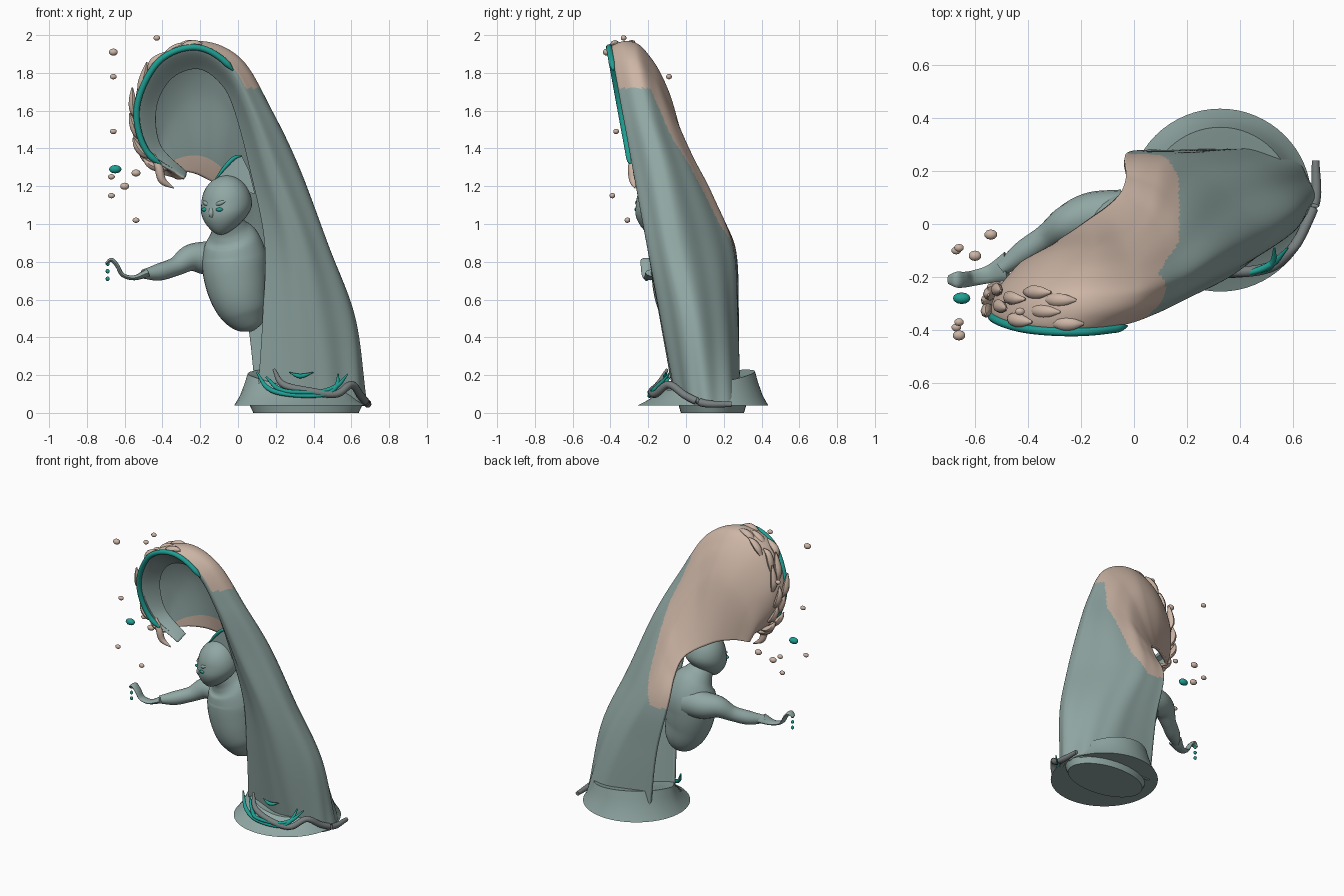
import bpy, bmesh, math, random
from mathutils import Vector

if "Cube" in bpy.data.objects:
    bpy.data.objects.remove(bpy.data.objects["Cube"])
random.seed(4)


def mat(name, col):
    m = bpy.data.materials.new(name)
    m.diffuse_color = (*col, 1)
    m.use_nodes = True
    m.node_tree.nodes["Principled BSDF"].inputs["Base Color"].default_value = m.diffuse_color
    return m


GREY = mat("water_grey", (.28, .386, .366))
PEACH = mat("foam_peach", (.61, .465, .38))
TEAL = mat("accent_teal", (.014, .35, .296))
DARK = mat("strand_grey", (.19, .215, .215))


def spline(pts, u):
    """Catmull-Rom point at u in 0..1"""
    n = len(pts) - 1
    i = min(int(u * n), n - 1)
    f = u * n - i
    b, c = pts[i], pts[i + 1]
    a = pts[i - 1] if i else b * 2 - c
    d = pts[i + 2] if i + 2 <= n else c * 2 - b
    return .5 * (2 * b + (c - a) * f + (2 * a - 5 * b + 4 * c - d) * f * f
                 + (3 * b - a - 3 * c + d) * f ** 3)


def finish(name, bm, mats, angle=50):
    me = bpy.data.meshes.new(name)
    bm.to_mesh(me)
    bm.free()
    ob = bpy.data.objects.new(name, me)
    bpy.context.collection.objects.link(ob)
    for m in mats:
        me.materials.append(m)
    bpy.ops.object.select_all(action='DESELECT')
    ob.select_set(True)
    bpy.context.view_layer.objects.active = ob
    bpy.ops.object.shade_smooth_by_angle(angle=math.radians(angle))
    return ob


def tube(name, pts, radii, m, steps=28, sides=12, stretch=(1, 1, 1)):
    """Round strand through pts with a radius at each point"""
    P = [Vector(p) for p in pts]
    R = [Vector((r, 0, 0)) for r in radii]
    bm = bmesh.new()
    rings = []
    for k in range(steps + 1):
        u = k / steps
        p, r = spline(P, u), max(spline(R, u).x, .001)
        t = (spline(P, min(u + .01, 1)) - spline(P, max(u - .01, 0))).normalized()
        ref = Vector((0, 1, 0)) if abs(t.y) < .9 else Vector((1, 0, 0))
        e1 = t.cross(ref).normalized()
        e2 = t.cross(e1)
        ring = []
        for j in range(sides):
            a = math.tau * j / sides
            o = (e1 * math.cos(a) + e2 * math.sin(a)) * r
            ring.append(bm.verts.new(p + Vector([o[i] * stretch[i] for i in range(3)])))
        rings.append(ring)
    for r0, r1 in zip(rings, rings[1:]):
        for j in range(sides):
            k = (j + 1) % sides
            bm.faces.new((r0[j], r0[k], r1[k], r1[j]))
    bm.faces.new(rings[0][::-1])
    bm.faces.new(rings[-1])
    bmesh.ops.recalc_face_normals(bm, faces=bm.faces)
    return finish(name, bm, [m])


def blob(name, c, size, m, seg=12):
    bm = bmesh.new()
    bmesh.ops.create_uvsphere(bm, u_segments=seg, v_segments=seg // 2 + 2, radius=1)
    for v in bm.verts:
        v.co = Vector([c[i] + v.co[i] * size[i] for i in range(3)])
    return finish(name, bm, [m])


# Wave shell: guide curves run from the base up and over the curl
fy = lambda z: -.045 - .183 * z        # leaning front plane
inner = [(.1, .04), (.13, .5), (.14, .9), (.06, 1.3), (-.02, 1.6), (-.09, 1.74),
         (-.21, 1.82), (-.35, 1.77), (-.43, 1.62), (-.41, 1.42), (-.27, 1.275)]
rim = [(.44, .04), (.4, .5), (.33, .9), (.19, 1.3), (.08, 1.6), (-.04, 1.83),
       (-.22, 1.935), (-.42, 1.86), (-.535, 1.62), (-.48, 1.38), (-.28, 1.245)]
A = [Vector((x, fy(z) + min(.08, .03 + z * .04), z)) for x, z in inner]
B = [Vector((x, fy(z), z)) for x, z in rim]
C = [Vector(p) for p in ((.675, .07, .04), (.625, .03, .5), (.475, -.04, .9), (.325, -.12, 1.3),
     (.18, -.2, 1.6), (.02, -.25, 1.865), (-.19, -.25, 1.95), (-.39, -.25, 1.86),
     (-.505, -.24, 1.62), (-.47, -.24, 1.38), (-.31, -.25, 1.235))]
D = [Vector(p) for p in ((.56, .27, .04), (.38, .25, .5), (.19, .22, .88), (.12, .11, 1.19),
     (.07, .01, 1.4), (-.03, -.07, 1.6), (-.15, -.09, 1.7), (-.29, -.1, 1.66),
     (-.4, -.13, 1.52), (-.44, -.17, 1.36), (-.33, -.22, 1.238))]
E = [Vector(p) for p in ((.1, .28, .04), (.05, .28, .5), (-.03, .265, .86), (-.03, .18, 1.05),
     (-.05, .12, 1.15), (-.1, .07, 1.2), (-.17, .02, 1.24), (-.24, -.03, 1.27),
     (-.33, -.09, 1.28), (-.4, -.14, 1.265), (-.34, -.19, 1.245))]
NT, NS = 190, 120
bm = bmesh.new()
grid = []
for i in range(NT + 1):
    u = i / NT
    sec = [spline(g, u) for g in (A, B, C, D, E)]
    mid = (sec[1] + sec[3]) / 2
    row = []
    for j in range(NS + 1):
        s = j / NS
        p = spline(sec, s)
        ripple = .006 * math.sin(s * 48 + u * 3) * math.sin(math.pi * s) * max(0, 1 - u * 1.5)
        row.append(bm.verts.new(p + (p - mid).normalized() * ripple))
    grid.append(row)
for i in range(NT):
    for j in range(NS):
        f = bm.faces.new((grid[i][j], grid[i][j + 1], grid[i + 1][j + 1], grid[i + 1][j]))
        c, s = f.calc_center_median(), j / NS
        # foam covers the crest, the back edge and the outside of the curl
        side_foam = c.x < min(.17, .11 + (c.z - .85) * .4) and c.z > 1.56 - 2.3 * (c.y + .12)
        if s > .27 and c.z > .84 and (c.x < 0 or c.z > 1.72 or side_foam):
            f.material_index = 4 if (s > .94 and i > NT * .4) or i > NT * .975 else 1
bm.faces.ensure_lookup_table()
bm.normal_update()
if bm.faces[10 * NS + NS // 2].normal.x < 0:
    bmesh.ops.reverse_faces(bm, faces=bm.faces)
wave = finish("wave", bm, [GREY, PEACH, GREY, GREY, PEACH, PEACH, PEACH], 60)
sol = wave.modifiers.new("thickness", 'SOLIDIFY')
sol.thickness, sol.offset, sol.material_offset = .02, -1, 2

# Flared base with a rim that dips and draws in at the front, and a thin foot
bm = bmesh.new()
rings = []
for k, (r, h) in enumerate(((.345, 0), (.315, .3), (.29, .7), (.275, 1), (.25, .97), (.2, .9))):
    ring = []
    for j in range(64):
        a = math.tau * j / 64
        top = .135 + .045 * math.sin(a) - .03 * math.cos(a)
        rr = r - .075 * min(h, 1) * max(0, -math.sin(a))
        ring.append(bm.verts.new((.325 + rr * math.cos(a), .09 + rr * math.sin(a), .04 + top * h)))
    rings.append(ring)
for r0, r1 in zip(rings, rings[1:]):
    for j in range(64):
        k = (j + 1) % 64
        bm.faces.new((r0[j], r0[k], r1[k], r1[j]))
bm.faces.new(rings[0][::-1])
bm.faces.new(rings[-1])
finish("base", bm, [GREY], 40)
bm = bmesh.new()
bmesh.ops.create_cone(bm, cap_ends=True, segments=40, radius1=.93, radius2=1, depth=.045)
for v in bm.verts:
    v.co = Vector((.36 + v.co.x * .3, .14 + v.co.y * .18, .0225 + v.co.z))
finish("foot", bm, [GREY], 40)

# Strands lapping around the base
tube("base_strand", [(.19, -.1, .23), (.24, -.145, .15), (.38, -.18, .115), (.52, -.16, .1),
     (.6, -.09, .15), (.65, 0, .09), (.685, .1, .05), (.685, .24, .045)],
     [.008, .018, .02, .02, .02, .02, .02, .014], DARK, 50)
for k in range(2):
    d = k * .05
    tube(f"base_ripple_{k}", [(.1 + d, -.085, .215 - d / 2), (.16 + d, -.14, .13), (.28, -.19, .095 + d / 3),
         (.45 - d / 2, -.185, .095 + d / 3), (.52, -.15, .14), (.53 + d, -.09, .205)],
         [.005, .013, .011, .011, .013, .004], TEAL, 40)
tube("front_ripple", [(.27, -.105, .215), (.33, -.11, .195), (.4, -.105, .215)], [.002, .012, .002], TEAL)

# Teal edge along the rim of the curl
n = 24
edge = [spline(B, .49 + .45 * k / n) + Vector((0, -.008, 0)) for k in range(n + 1)]
tube("rim_edge", edge, [.003] + [.0165] * (n - 1) + [.006], TEAL, 60)

# Foam claws standing off the outside of the curl
for k in range(15):
    u = .62 + .0225 * k
    f = (.15, .75, .45, .95)[k % 4]
    pts = []
    for d, lift in ((.024, .002), (.006, .022), (-.014, .036), (-.032, random.uniform(.036, .06))):
        p = spline(B, min(u + d, 1)).lerp(spline(C, min(u + d, 1)), f)
        out = p - Vector((-.24, p.y, 1.6))
        pts.append(p + out.normalized() * lift * (.5 if p.z > 1.85 else 1))
    tube(f"foam_claw_{k}", pts, [.01, .021, .018, .004], PEACH, 14, 8, (1, 1.2, 1))
tube("foam_tip", [(-.45, -.28, 1.37), (-.42, -.285, 1.3), (-.4, -.28, 1.23), (-.34, -.27, 1.19)],
     [.008, .022, .02, .003], PEACH, 16)

# Spray drops
drops = [(-.66, -.42, 1.91), (-.66, -.09, 1.78), (-.66, -.37, 1.49), (-.67, -.1, 1.25),
         (-.67, -.39, 1.15), (-.6, -.12, 1.2), (-.54, -.04, 1.27), (-.54, -.31, 1.02), (-.43, -.33, 1.985)]
for k, p in enumerate(drops):
    r = .025 if k in (0, 5, 6) else .019
    blob(f"foam_drop_{k}", p, (r, r * .8, r * .75), PEACH, 10)
blob("teal_drop", (-.65, -.28, 1.29), (.033, .022, .022), TEAL)
for k in range(3):
    blob(f"hand_drop_{k}", (-.69, -.21, .79 - .04 * k), (.011, .011, .012), TEAL, 8)

# Figure: torso, arm, ribbon hand
tube("torso", [(.08, -.02, .435), (.07, -.02, .46), (.04, -.02, .53), (.005, -.03, .63), (-.015, -.03, .74),
     (-.02, -.03, .83), (-.03, -.05, .915), (-.045, -.08, .97), (-.06, -.12, 1.02)],
     [.01, .07, .125, .155, .17, .17, .145, .1, .07], GREY, 48, 32, (1, .9, 1))
tube("arm", [(-.05, .03, .82), (-.16, .03, .82), (-.25, .0, .82), (-.33, -.05, .775),
     (-.42, -.11, .745), (-.5, -.17, .735)], [.1, .09, .072, .05, .045, .025], GREY, 36, 20)
tube("ribbon_hand", [(-.48, -.16, .74), (-.55, -.19, .715), (-.61, -.205, .73), (-.64, -.21, .78),
     (-.67, -.21, .81), (-.7, -.21, .79)], [.022, .013, .011, .011, .011, .006], GREY, 36, 12, (1, 2.7, 1))

# Head narrowed to the chin, turned toward the front left
head = Vector((-.06, -.13, 1.1))
fwd = Vector((-.6, -.8, 0))
side = Vector((.8, -.6, 0))
bm = bmesh.new()
bmesh.ops.create_uvsphere(bm, u_segments=32, v_segments=20, radius=1)
for v in bm.verts:
    x, y, z = v.co
    low = max(0, -z)
    q = 1 - .35 * low * low
    v.co = head + side * (x * .135 * q) + fwd * (y * .135 * q + .055 * low) + Vector((0, 0, z * .158))
finish("head", bm, [GREY])
tube("nose", [head + fwd * .12, head + fwd * .135 - Vector((0, 0, .04)),
              head + fwd * .13 - Vector((0, 0, .065))], [.008, .016, .01], GREY, 12)
for s in (-1, 1):
    e = head + fwd * .125 + side * (s * .048) - Vector((0, 0, .024))
    blob(f"eye_{s}", e, (.021, .015, .011), TEAL)
    tube(f"brow_{s}", [e + Vector((0, 0, .026)) - side * (s * .03), e + Vector((0, 0, .034)) - fwd * .003,
         e + Vector((0, 0, .046)) + side * (s * .025) - fwd * .018], [.006, .012, .005], GREY, 12)

# Head crest with a teal edge
bm = bmesh.new()
prof = [(-.12, 1.2), (-.1, 1.26), (-.03, 1.34), (.02, 1.36), (.06, 1.28), (.09, 1.16)]
face = bm.faces.new([bm.verts.new((x, -.15, z)) for x, z in prof])
ext = bmesh.ops.extrude_face_region(bm, geom=[face])
for v in ext['geom']:
    if isinstance(v, bmesh.types.BMVert):
        v.co.y += .08
bmesh.ops.recalc_face_normals(bm, faces=bm.faces)
finish("head_crest", bm, [GREY], 30)
tube("crest_edge", [(-.12, -.155, 1.235), (-.07, -.155, 1.3), (-.02, -.155, 1.35), (.02, -.15, 1.362)],
     [.004, .01, .01, .004], TEAL, 16, 8)
